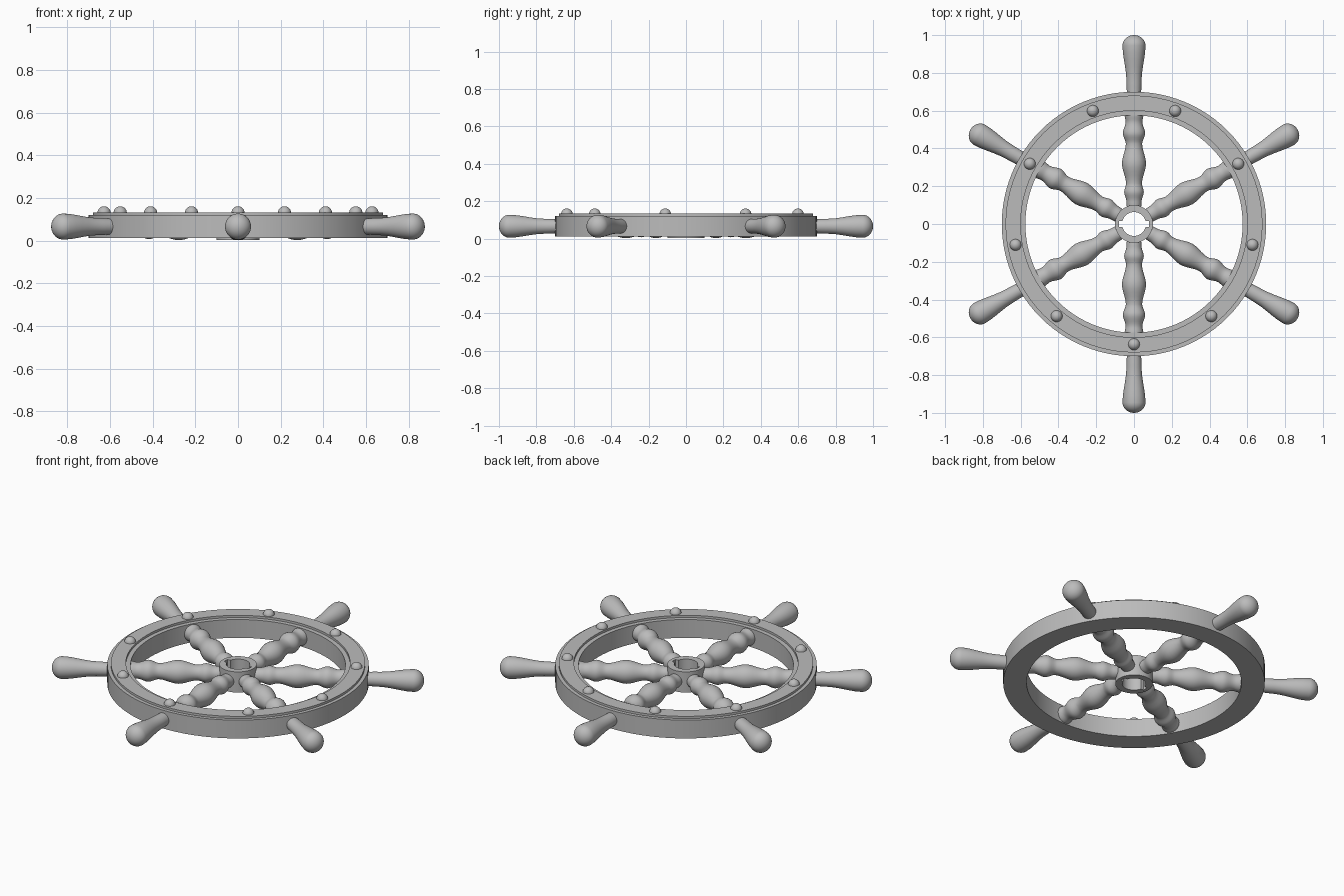
import bpy, bmesh
from math import pi, sin, cos, radians, hypot
from mathutils import Matrix

cube = bpy.data.objects.get("Cube")
if cube:
    bpy.data.objects.remove(cube, do_unlink=True)

grey = bpy.data.materials.new("plain grey")
grey.use_nodes = True
colour = (0.5, 0.5, 0.5, 1)
grey.diffuse_color = colour
grey.node_tree.nodes["Principled BSDF"].inputs["Base Color"].default_value = colour

AXIS_Z = 0.066


def finish(name, bm, angle=30):
    bmesh.ops.remove_doubles(bm, verts=bm.verts, dist=1e-5)
    bmesh.ops.recalc_face_normals(bm, faces=bm.faces)
    mesh = bpy.data.meshes.new(name)
    bm.to_mesh(mesh)
    bm.free()
    mesh.materials.append(grey)
    obj = bpy.data.objects.new(name, mesh)
    bpy.context.collection.objects.link(obj)
    bpy.ops.object.select_all(action='DESELECT')
    obj.select_set(True)
    bpy.context.view_layer.objects.active = obj
    bpy.ops.object.shade_smooth_by_angle(angle=radians(angle))
    return obj


def lathe(bm, profile, steps, closed=False):
    """Spin (radius, height) points around z."""
    pts = [bm.verts.new((r, 0, h)) for r, h in profile]
    pairs = list(zip(pts, pts[1:])) + ([(pts[-1], pts[0])] if closed else [])
    edges = [bm.edges.new(p) for p in pairs]
    bmesh.ops.spin(bm, geom=pts + edges, cent=(0, 0, 0), axis=(0, 0, 1),
                   angle=2 * pi, steps=steps, use_duplicate=False)


def smooth_profile(points, cuts=5):
    """Ease between (radius, position) keys for a turned-wood outline."""
    out = []
    for (r0, h0), (r1, h1) in zip(points, points[1:]):
        for i in range(cuts):
            t = i / cuts
            ease = t * t * (3 - 2 * t)
            out.append((r0 + (r1 - r0) * ease, h0 + (h1 - h0) * t))
    return out + [points[-1]]


# Rim with a raised band on its upper face
bm = bmesh.new()
lathe(bm, [(0.575, 0.012), (0.70, 0.012), (0.70, 0.12), (0.68, 0.12),
           (0.68, 0.133), (0.60, 0.133), (0.60, 0.12), (0.575, 0.12)], 96, True)
finish("rim", bm)

# Hub tube with two opposite keyways in its bore
bm = bmesh.new()
SEG = 96
rows = []
for i in range(SEG):
    a = 2 * pi * i / SEG
    keyed = abs(sin(a)) < 0.21
    bore = 0.08 if keyed else 0.063
    rows.append([bm.verts.new((r * cos(a), r * sin(a), z)) for r, z in
                 ((bore, 0.003), (0.1, 0.003), (0.1, 0.125), (bore, 0.125))])
for i, row in enumerate(rows):
    after = rows[(i + 1) % SEG]
    for k in range(4):
        n = (k + 1) % 4
        bm.faces.new((row[k], after[k], after[n], row[n]))
finish("hub", bm)

# Turned spokes between hub and rim, handles outside the rim
spoke = [(0, 0.087)] + smooth_profile([
    (0.038, 0.087), (0.04, 0.12), (0.052, 0.17), (0.042, 0.215),
    (0.064, 0.32), (0.043, 0.425), (0.059, 0.48), (0.044, 0.54),
    (0.05, 0.58)]) + [(0, 0.585)]
END = 0.061
handle = [(0, 0.69)] + smooth_profile([(0.038, 0.69), (0.04, 0.76), (END, 0.945)])
handle += [(END * cos(t * pi / 16), 0.945 + 0.055 * sin(t * pi / 16))
           for t in range(1, 8)] + [(0, 1.0)]

for i in range(6):
    turn = Matrix.Rotation(radians(90 + 60 * i), 4, 'Z')
    lay_down = Matrix.Rotation(pi / 2, 4, 'Y')
    place = Matrix.Translation((0, 0, AXIS_Z)) @ turn @ lay_down
    for name, profile in (("spoke", spoke), ("handle", handle)):
        bm = bmesh.new()
        lathe(bm, profile, 32)
        bm.transform(place)
        finish(f"{name}_{i + 1}", bm, 50)

# Domed studs around the raised band
for i in range(9):
    a = radians(-90 + 40 * i)
    bm = bmesh.new()
    bmesh.ops.create_uvsphere(bm, u_segments=24, v_segments=14, radius=0.031)
    bm.transform(Matrix.Translation((0.637 * cos(a), 0.637 * sin(a), 0.13)))
    finish(f"stud_{i + 1}", bm, 50)
